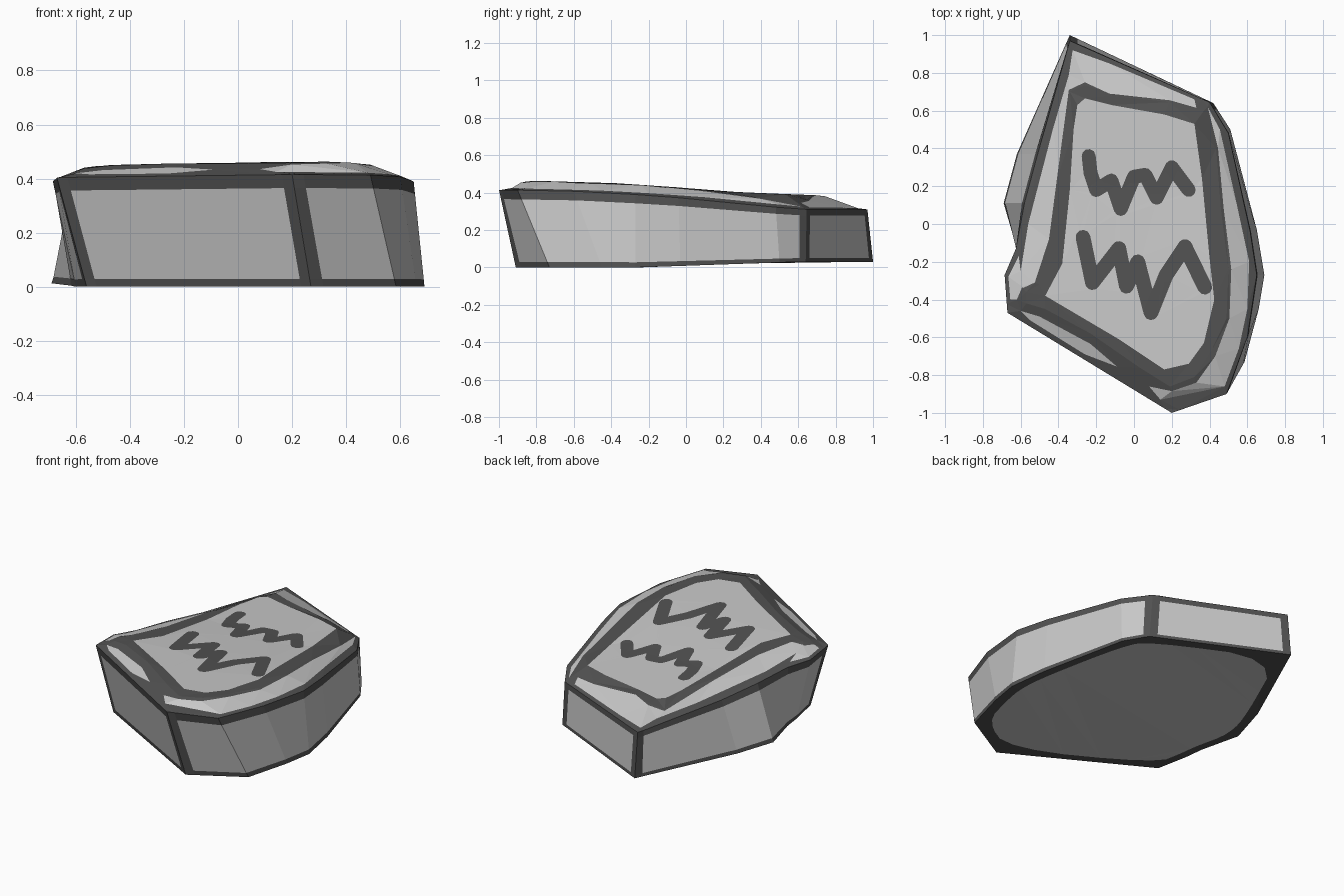
import bpy, bmesh, math
from mathutils import Vector
from mathutils.geometry import delaunay_2d_cdt, intersect_point_line

if "Cube" in bpy.data.objects:
    bpy.data.objects.remove(bpy.data.objects["Cube"])

LIGHT, DARK = 0, 1


def interp(table, t):
    if t <= table[0][0]:
        return table[0][1]
    for (a, u), (b, v) in zip(table, table[1:]):
        if t <= b:
            return u + (v - u) * (t - a) / (b - a)
    return table[-1][1]


def inside(p, poly):
    hit = False
    for a, b in zip(poly, poly[1:] + poly[:1]):
        if (a[1] > p[1]) != (b[1] > p[1]):
            if p[0] < a[0] + (b[0] - a[0]) * (p[1] - a[1]) / (b[1] - a[1]):
                hit = not hit
    return hit


def seg_dist(p, a, b):
    p, a, b = Vector(p[:2]), Vector(a[:2]), Vector(b[:2])
    t = max(0, min(1, intersect_point_line(p, a, b)[1]))
    return (p - a.lerp(b, t)).length


def path_dist(p, path):
    return min(seg_dist(p, a, b) for a, b in zip(path, path[1:]))


def capsule(a, b, r):
    ang = math.atan2(b[1] - a[1], b[0] - a[0])
    pts = []
    for c, start in ((b, -90), (a, 90)):
        for k in range(6):
            t = ang + math.radians(start + k * 36)
            pts.append((c[0] + r * math.cos(t), c[1] + r * math.sin(t)))
    return pts


def round_off(poly, times):
    for _ in range(times):
        out = []
        for a, b in zip(poly, poly[1:] + poly[:1]):
            for t in (0.25, 0.75):
                out.append((a[0] + (b[0] - a[0]) * t, a[1] + (b[1] - a[1]) * t))
        poly = out
    return poly


def surface(bm, outline, cuts, height, paint):
    """Fill an outline, cutting the painted shapes into it."""
    verts, edges = [], []
    for poly in [outline] + cuts:
        s, n = len(verts), len(poly)
        verts += [Vector(p[:2]) for p in poly]
        edges += [(s + i, s + (i + 1) % n) for i in range(n)]
    co, _, tris, *_ = delaunay_2d_cdt(verts, edges, [], 0, 1e-5)
    bv = [bm.verts.new((p.x, p.y, height(p))) for p in co]
    for tri in tris:
        c = sum((co[i] for i in tri), Vector((0, 0))) / len(tri)
        if inside(c, outline):
            bm.faces.new([bv[i] for i in tri]).material_index = paint(c)


# Heights along the length: underside, upper rim, raised top
def base_z(p):
    return interp([(-0.25, 0), (0.6, 0.03)], p[1])


def rim_z(p):
    return interp([(-1, 0.415), (-0.5, 0.405), (-0.1, 0.378), (0.5, 0.32), (0.65, 0.31)], p[1])


TOP = [(-0.87, 0.465), (-0.37, 0.45), (0, 0.425), (0.2, 0.405), (0.72, 0.385), (1, 0.32)]

# Corner columns: bottom x, y, then rim x, y
columns = [
    (-0.56, -0.45, -0.67, -0.47), (0.27, -0.91, 0.20, -1.0),
    (0.585, -0.73, 0.49, -0.90), (0.66, -0.45, 0.60, -0.60),
    (0.69, -0.27, 0.65, -0.27), (0.65, -0.03, 0.615, -0.04),
    (0.51, 0.50, 0.50, 0.48), (0.42, 0.64, 0.40, 0.645),
    (-0.34, 1.0, -0.34, 0.97), (-0.62, 0.37, -0.51, 0.37),
    (-0.69, 0.11, -0.58, 0.11), (-0.62, -0.13, -0.625, -0.13),
    (-0.60, -0.25, -0.685, -0.27)]
sharp = {0, 1, 7, 8}      # corners with a dark upright band

# Split each wall so that dark bands run beside the sharp corners
cols, seg_mat = [], []
n = len(columns)
for i in range(n):
    a, b = Vector(columns[i]), Vector(columns[(i + 1) % n])
    f = 0.045 / (b - a).zw.length if hasattr(b, "zw") else 0.1
    cols.append(a)
    if i in sharp:
        seg_mat.append(DARK)
        cols.append(a.lerp(b, f))
    seg_mat.append(LIGHT)
    if (i + 1) % n in sharp:
        cols.append(a.lerp(b, 1 - f))
        seg_mat.append(DARK)
base = [(c[0], c[1]) for c in cols]
rim = [(c[2], c[3]) for c in cols]

bm = bmesh.new()

# Walls: dark foot, light panel, dark upper edge
rows = []
for t in (0, 0.07, 0.88, 1):
    rows.append([bm.verts.new(Vector((*b, base_z(b))).lerp(Vector((*r, rim_z(r))), t))
                 for b, r in zip(base, rim)])
for k in range(3):
    for i in range(len(cols)):
        j = (i + 1) % len(cols)
        f = bm.faces.new((rows[k][i], rows[k][j], rows[k + 1][j], rows[k + 1][i]))
        f.material_index = seg_mat[i] if k == 1 else DARK

# Underside: light rounded patch with dark border
patch = round_off([(c[0] * 0.92, c[1] * 0.92) for c in columns], 2)
surface(bm, base, [patch], base_z, lambda c: LIGHT if inside(c, patch) else DARK)

# Top: dark frame, light panel, worn light strips on the chamfer
frame = [(-0.34, 0.70), (-0.26, 0.735), (-0.13, 0.68), (0.19, 0.645), (0.37, 0.60),
         (0.435, 0.4), (0.46, 0.08), (0.50, -0.24), (0.49, -0.5), (0.41, -0.67),
         (0.32, -0.81), (0.19, -0.86), (0.03, -0.76), (-0.23, -0.58), (-0.47, -0.45),
         (-0.57, -0.42), (-0.57, -0.36), (-0.50, -0.32), (-0.435, -0.08), (-0.39, 0.29)]
panel = [(-0.30, 0.63), (-0.26, 0.665), (-0.12, 0.63), (0.16, 0.58), (0.32, 0.53),
         (0.36, 0.24), (0.40, -0.18), (0.425, -0.4), (0.37, -0.63), (0.29, -0.74),
         (0.16, -0.77), (-0.08, -0.61), (-0.47, -0.38), (-0.38, -0.21),
         (-0.34, 0.18), (-0.32, 0.5)]
right_strip = [(0.39, 0.62), (0.455, 0.5), (0.545, 0.1), (0.61, -0.2), (0.60, -0.45),
               (0.555, -0.66), (0.48, -0.86), (0.14, -0.93), (0.08, -0.86), (0.2, -0.885),
               (0.33, -0.84), (0.43, -0.7), (0.505, -0.5), (0.515, -0.24),
               (0.475, 0.08), (0.445, 0.4)]
back_strip = [(-0.325, 0.92), (-0.13, 0.85), (0.32, 0.66), (0.33, 0.615), (0.19, 0.655),
              (-0.13, 0.69), (-0.26, 0.75), (-0.345, 0.71), (-0.40, 0.3), (-0.45, -0.08),
              (-0.525, -0.31), (-0.59, -0.34), (-0.60, -0.25), (-0.56, 0), (-0.43, 0.5),
              (-0.345, 0.79)]
left_chip = [(-0.61, -0.17), (-0.59, -0.33), (-0.62, -0.40), (-0.655, -0.40), (-0.665, -0.28)]
front_strip = [(-0.60, -0.46), (-0.50, -0.49), (-0.23, -0.635), (-0.09, -0.755),
               (-0.26, -0.69), (-0.55, -0.51)]
lights = [panel, right_strip, back_strip, left_chip, front_strip]

# Two scratched zigzag marks
marks = [
    ([(-0.24, 0.36), (-0.23, 0.27), (-0.20, 0.18), (-0.12, 0.23), (-0.07, 0.08), (0.0, 0.25),
      (0.06, 0.26), (0.12, 0.14), (0.20, 0.30), (0.29, 0.18)], 0.037),
    ([(-0.27, -0.07), (-0.22, -0.31), (-0.08, -0.13), (-0.04, -0.33), (0.02, -0.20),
      (0.09, -0.47), (0.17, -0.27), (0.27, -0.12), (0.375, -0.335)], 0.039)]
caps = [capsule(a, b, r) for path, r in marks for a, b in zip(path, path[1:])]


def top_z(p):
    t = min(1, path_dist(p, rim + rim[:1]) / 0.13)
    return rim_z(p) + (interp(TOP, p[1]) - rim_z(p)) * t


def top_paint(c):
    if any(path_dist(c, path) < r for path, r in marks):
        return DARK
    return LIGHT if any(inside(c, q) for q in lights) else DARK


surface(bm, rim, [frame] + lights + caps, top_z, top_paint)

bmesh.ops.remove_doubles(bm, verts=bm.verts, dist=1e-4)
bmesh.ops.recalc_face_normals(bm, faces=bm.faces)

mesh = bpy.data.meshes.new("stone_slab")
bm.to_mesh(mesh)
bm.free()
for name, v in (("light stone", 0.58), ("dark stone", 0.083)):
    mat = bpy.data.materials.new(name)
    mat.diffuse_color = (v, v, v, 1)
    mat.use_nodes = True
    mat.node_tree.nodes["Principled BSDF"].inputs["Base Color"].default_value = mat.diffuse_color
    mesh.materials.append(mat)
slab = bpy.data.objects.new("stone_slab", mesh)
bpy.context.collection.objects.link(slab)
